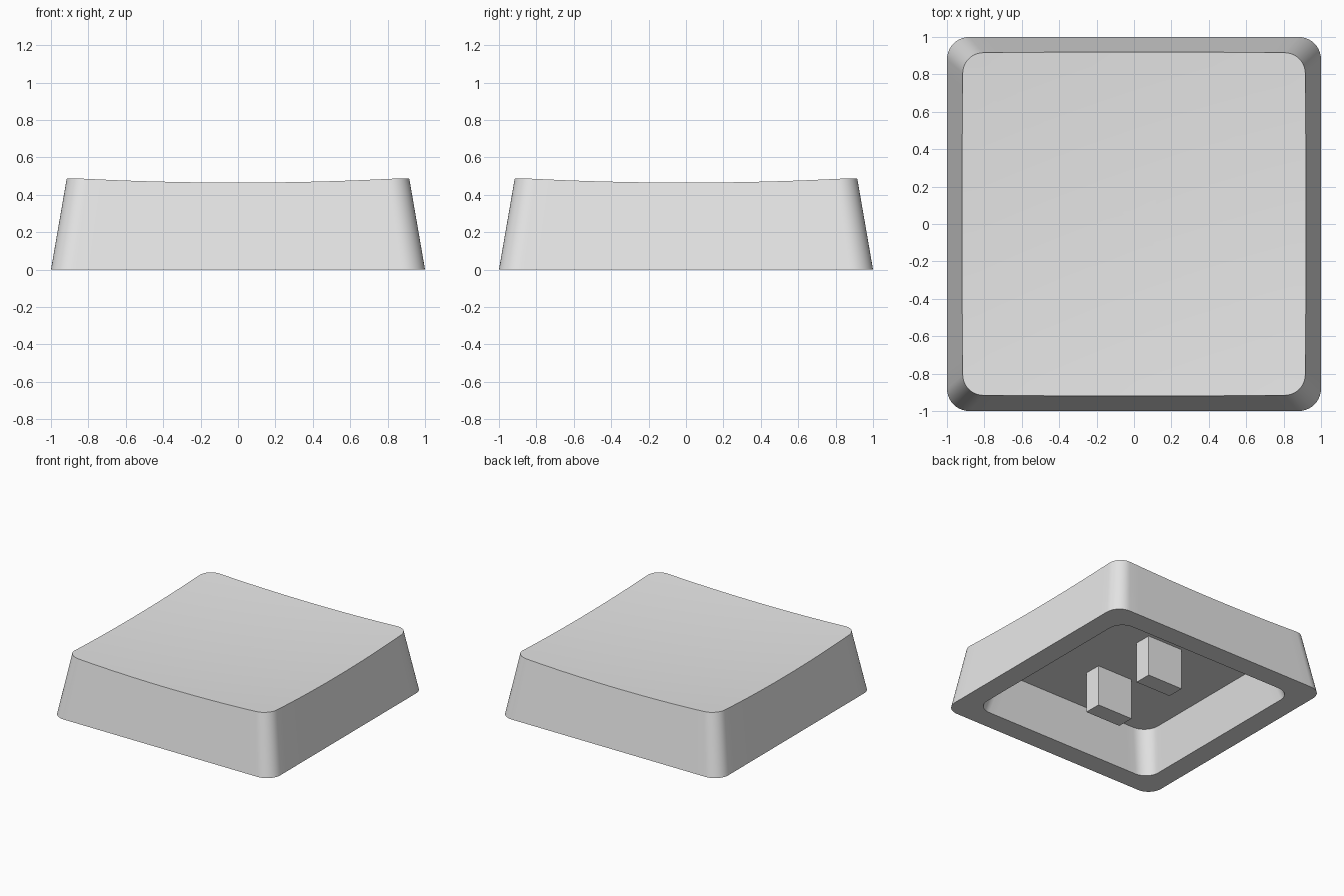
import bpy
import bmesh
from math import cos, sin, pi

cube = bpy.data.objects.get("Cube")
if cube:
    bpy.data.objects.remove(cube, do_unlink=True)

# Single plain plastic colour
plastic = bpy.data.materials.new("light_grey_plastic")
plastic.use_nodes = True
grey = (0.8, 0.8, 0.8, 1)
plastic.diffuse_color = grey
plastic.node_tree.nodes["Principled BSDF"].inputs["Base Color"].default_value = grey

ARC, SIDE = 10, 20
TAPER = 0.173


def rounded_square(half, radius):
    """Outline with arc corners and evenly divided straight sides."""
    c = half - radius
    pts = []
    for k in range(4):
        ca, sa = cos(k * pi / 2), sin(k * pi / 2)
        local = [(c + radius * cos(i / ARC * pi / 2), c + radius * sin(i / ARC * pi / 2))
                 for i in range(ARC + 1)]
        local += [(c - 2 * c * i / SIDE, half) for i in range(1, SIDE)]
        pts += [(x * ca - y * sa, x * sa + y * ca) for x, y in local]
    return pts


def dish(x, y):
    """Height of the shallow bowl-shaped top."""
    return 0.439 + 0.031 * (x * x + y * y)


def make_object(name, bm):
    bmesh.ops.recalc_face_normals(bm, faces=bm.faces)
    mesh = bpy.data.meshes.new(name)
    bm.to_mesh(mesh)
    bm.free()
    mesh.materials.append(plastic)
    obj = bpy.data.objects.new(name, mesh)
    bpy.context.collection.objects.link(obj)
    return obj


# Hollow shell: ceiling, inner wall, rim, outer wall, then rings across the dish
rings = [[(x, y, 0.335) for x, y in rounded_square(0.755, 0.13)],
         [(x, y, 0) for x, y in rounded_square(0.83, 0.12)],
         [(x, y, 0) for x, y in rounded_square(1, 0.12)]]
edge = []
for x, y in rounded_square(1, 0.12):
    s = 1 - TAPER * dish(0.92 * x, 0.92 * y)
    edge.append((x * s, y * s))
for step in range(12, 0, -1):
    f = step / 12
    rings.append([(x * f, y * f, dish(x * f, y * f)) for x, y in edge])

bm = bmesh.new()
loops = [[bm.verts.new(p) for p in ring] for ring in rings]
count = len(edge)
for a, b in zip(loops, loops[1:]):
    for i in range(count):
        j = (i + 1) % count
        bm.faces.new((a[i], a[j], b[j], b[i]))
bm.faces.new(loops[0])
centre = bm.verts.new((0, 0, dish(0, 0)))
for i in range(count):
    bm.faces.new((loops[-1][i], loops[-1][(i + 1) % count], centre))
shell = make_object("cap_shell", bm)
bpy.ops.object.select_all(action="DESELECT")
shell.select_set(True)
bpy.context.view_layer.objects.active = shell
bpy.ops.object.shade_smooth_by_angle(angle=pi / 6)

# Two mounting prongs hanging from the ceiling
for name, side in (("front_prong", -1), ("back_prong", 1)):
    bm = bmesh.new()
    bmesh.ops.create_cube(bm, size=1)
    for v in bm.verts:
        v.co = (v.co.x * 0.32, v.co.y * 0.14 + side * 0.29, (v.co.z + 0.5) * 0.345)
    make_object(name, bm)
